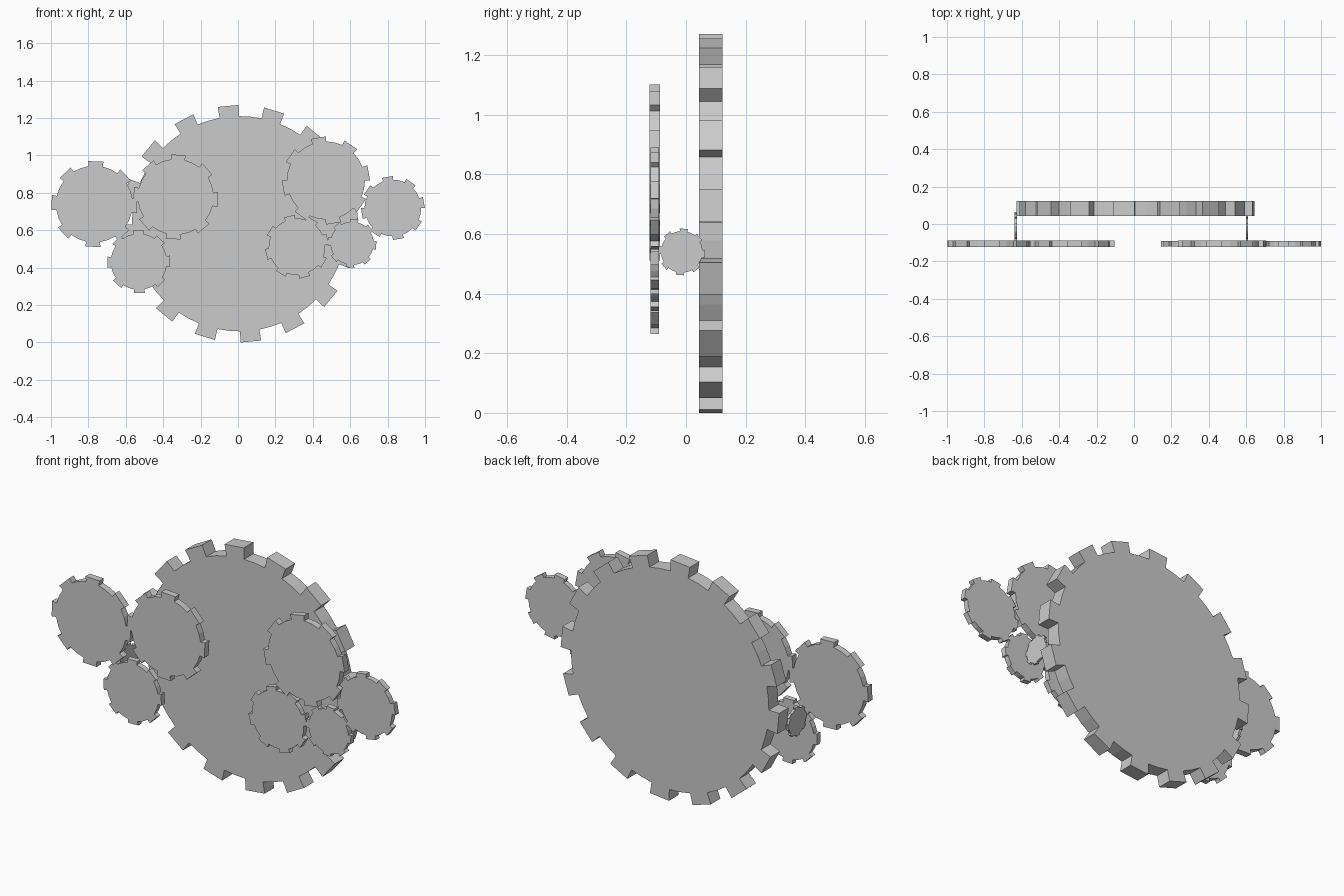
import bpy, bmesh
from math import cos, sin, radians, pi
from mathutils import Matrix

if "Cube" in bpy.data.objects:
    bpy.data.objects.remove(bpy.data.objects["Cube"])


def gear(name, centre, radius, thickness, teeth=8, phase=0.0, root=0.885, axis='Y'):
    """Solid flat gear with straight radial-sided teeth."""
    pitch = 2 * pi / teeth
    bm = bmesh.new()
    outline = []
    for i in range(teeth):
        mid = radians(phase) + i * pitch
        # root, tip, tip, root, then the middle of the gap
        for offset, r in ((-.23, root), (-.225, 1), (.225, 1), (.23, root), (.5, root)):
            a = mid + offset * pitch
            u, v = radius * r * cos(a), radius * r * sin(a)
            outline.append((u, -thickness / 2, v))
    face = bm.faces.new([bm.verts.new(p) for p in outline])
    ext = bmesh.ops.extrude_face_region(bm, geom=[face])
    moved = [g for g in ext['geom'] if isinstance(g, bmesh.types.BMVert)]
    bmesh.ops.translate(bm, verts=moved, vec=(0, thickness, 0))
    if axis == 'X':
        bmesh.ops.rotate(bm, verts=bm.verts, matrix=Matrix.Rotation(pi / 2, 3, 'Z'))
    bmesh.ops.recalc_face_normals(bm, faces=bm.faces)
    mesh = bpy.data.meshes.new(name)
    bm.to_mesh(mesh)
    bm.free()
    obj = bpy.data.objects.new(name, mesh)
    obj.location = centre
    bpy.context.collection.objects.link(obj)
    return obj


# Large rear wheel
gear("main_gear", (0.008, 0.083, 0.635), 0.635, 0.079, teeth=16, phase=5.5, root=0.906)

# Front gear trains: name, x, z, radius, thickness, phase
Y_FRONT = -0.105
for name, x, z, r, t, phase in (
    ("left_outer_gear", -0.768, 0.74, 0.232, 0.036, -2),
    ("left_inner_gear", -0.333, 0.778, 0.229, 0.036, -3.5),
    ("left_lower_gear", -0.53, 0.432, 0.170, 0.029, 1),
    ("right_upper_gear", 0.47, 0.866, 0.236, 0.036, 10),
    ("right_lower_gear", 0.315, 0.512, 0.171, 0.029, 14),
    ("right_small_gear", 0.61, 0.53, 0.131, 0.029, -5),
    ("right_outer_gear", 0.828, 0.719, 0.171, 0.029, 10),
):
    gear(name, (x, Y_FRONT, z), r, t, phase=phase)

# Thin crosswise gears linking front trains to the rear wheel
for name, x in (("left_link_gear", -0.632), ("right_link_gear", 0.604)):
    gear(name, (x, -0.014, 0.54), 0.079, 0.013, phase=-5, axis='X')
